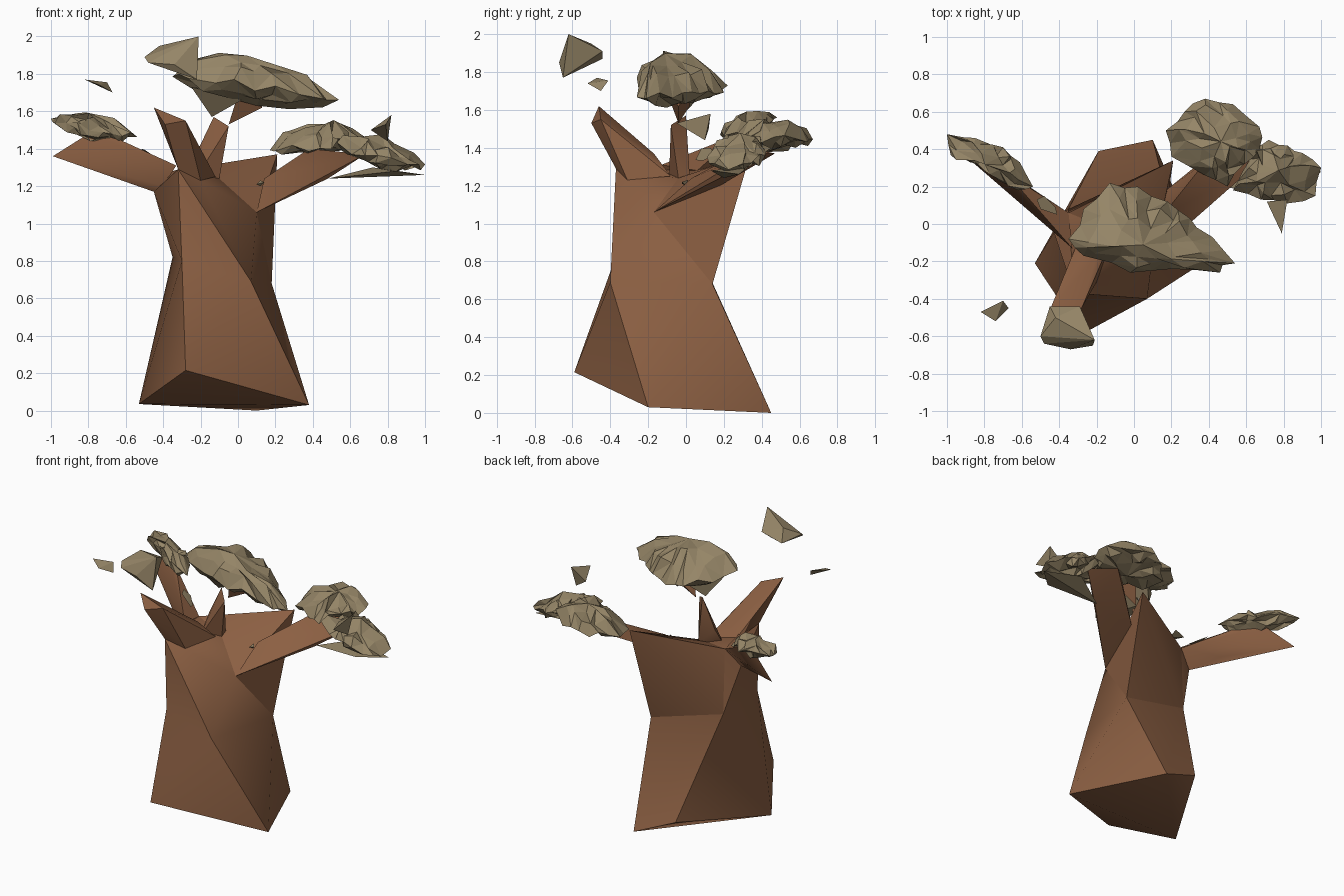
import bpy, bmesh, math, random
from mathutils import Vector

random.seed(7)
cube = bpy.data.objects.get("Cube")
if cube:
    bpy.data.objects.remove(cube)


def material(name, r, g, b):
    m = bpy.data.materials.new(name)
    m.use_nodes = True
    m.diffuse_color = (r, g, b, 1)
    m.node_tree.nodes["Principled BSDF"].inputs["Base Color"].default_value = (r, g, b, 1)
    return m


bark = material("bark brown", .26, .115, .055)
leaf = material("dusty olive", .30, .235, .135)


def finish(name, bm, mat):
    bmesh.ops.recalc_face_normals(bm, faces=bm.faces[:])
    mesh = bpy.data.meshes.new(name)
    bm.to_mesh(mesh)
    bm.free()
    mesh.materials.append(mat)
    obj = bpy.data.objects.new(name, mesh)
    bpy.context.scene.collection.objects.link(obj)
    return obj


def wrap(bm, points):
    """Faceted solid wrapped around a handful of corner points."""
    verts = [bm.verts.new(p) for p in points]
    bmesh.ops.convex_hull(bm, input=verts)
    loose = [v for v in bm.verts if not v.link_faces]
    bmesh.ops.delete(bm, geom=loose, context='VERTS')


def hull(name, points, mat):
    bm = bmesh.new()
    wrap(bm, points)
    return finish(name, bm, mat)


def canopy(name, outline, crown, z, tilt, up, down):
    """Craggy leaf mass: rings shrink from the outline to a crown and a belly."""
    pts = [Vector(p) for p in outline]
    n = len(pts)
    centre = sum(pts, Vector((0, 0))) / n
    rim = []
    for i, p in enumerate(pts):
        rim += [p, (p + pts[(i + 1) % n]) / 2 + (p - centre) * random.uniform(-.08, .07)]
    bm = bmesh.new()

    def ring(source, f, pole, height):
        out = []
        for p in source:
            q = pole + (p - pole) * f
            if f < 1:
                q += Vector((random.uniform(-.025, .025), random.uniform(-.025, .025)))
            d = q - centre
            lift = height * (1 - f) ** .55 + random.uniform(-.025, .025)
            out.append(bm.verts.new((*q, z + tilt[0] * d.x + tilt[1] * d.y + lift)))
        return out

    edge = ring(rim, 1, centre, 0)
    for pole, height in ((Vector(crown), up), (centre, -down)):
        mid = ring(rim, .76, pole, height)
        top = ring(pts, .4, pole, height)
        tip = ring([pole], 0, pole, height)[0]
        for i in range(2 * n):
            a, b, c, d = edge[i], edge[i - 1], mid[i - 1], mid[i]
            if random.random() < .5:
                a, b, c, d = b, c, d, a
            bm.faces.new((a, b, c))
            bm.faces.new((a, c, d))
        for i in range(n):
            j = (i + 1) % n
            left, peak, right = mid[2 * i], mid[2 * i + 1], mid[2 * j]
            bm.faces.new((left, peak, top[i]))
            bm.faces.new((peak, right, top[j]))
            bm.faces.new((peak, top[j], top[i]))
            bm.faces.new((top[i], top[j], tip))
    return finish(name, bm, leaf)


# Key corners of the trunk
base = [(-.28, -.59, .215), (-.53, -.21, .035), (.38, -.2, .03), (.1, .45, 0), (-.19, .39, .12)]
waist_left, waist_back = (.18, .14, .68), (-.35, .08, .82)
waist = [(.07, -.4, .69), waist_left, waist_back, (-.3, -.38, .8)]
crotch = (-.1, -.04, 1.24)
shoulder_front = (-.32, -.37, 1.29)
shoulder_inner = (-.2, -.31, 1.23)
shoulder_right = (-.45, .02, 1.17)
shoulder_left = (.1, -.17, 1.06)
shoulder_back = (-.35, .06, 1.28)
back_peak = (.21, .34, 1.37)

# Trunk: two lofted sections welded at the waist
bm = bmesh.new()
wrap(bm, base + waist)
wrap(bm, waist + [crotch, shoulder_right, shoulder_left, shoulder_back,
                  shoulder_front, shoulder_inner, (.18, .24, 1.1)])
ring_points = [Vector(p) for p in waist]
caps = [f for f in bm.faces
        if all(min((v.co - p).length for p in ring_points) < .001 for v in f.verts)]
bmesh.ops.delete(bm, geom=caps, context='FACES')
bmesh.ops.remove_doubles(bm, verts=bm.verts[:], dist=.001)
wood = [finish("trunk", bm, bark)]
wood.append(hull("trunk_back_ridge", [waist_left, waist_back, shoulder_back, crotch,
                                      shoulder_left, back_peak], bark))

# Branches
wood.append(hull("front_branch", [
    shoulder_front, shoulder_inner, (-.31, -.12, 1.27), (-.2, -.17, 1.37), (-.12, -.08, 1.25),
    (-.45, -.46, 1.62), (-.28, -.45, 1.55), (-.39, -.5, 1.53)], bark))
wood.append(hull("right_branch", [
    shoulder_right, shoulder_back, (-.4, -.06, 1.2), (-.33, -.13, 1.31), (-.6, .17, 1.26),
    (-.99, .44, 1.36), (-.8, .36, 1.48), (-.68, .27, 1.47)], bark))
wood.append(hull("left_branch", [
    shoulder_left, (.14, .03, 1.24), (.17, .18, 1.2), (.48, .18, 1.24),
    (.68, .34, 1.37), (.53, .47, 1.37), (.38, .33, 1.4)], bark))
wood.append(hull("centre_branch", [
    (-.23, 0, 1.36), (-.24, -.09, 1.22), crotch, (-.11, .02, 1.24),
    (-.13, 0, 1.57), (-.05, -.08, 1.52)], bark))
wood.append(hull("crown_branch", [
    (-.05, -.04, 1.53), (0, .02, 1.62), (.13, -.04, 1.62), (.1, .03, 1.7), (0, -.1, 1.69)], bark))

# Large leaf masses
canopy("top_canopy", [(-.13, .22), (-.27, .08), (-.35, -.08), (-.27, -.17), (-.02, -.26),
                      (.2, -.24), (.46, -.26), (.54, -.21), (.42, -.07), (.3, .03),
                      (.18, .12), (.02, .2)], (.05, -.11), 1.72, (-.13, -.06), .19, .09)
hull("top_canopy_tail", [(-.25, -.12, 1.73), (-.14, -.02, 1.57), (.02, -.12, 1.66),
                         (-.03, .1, 1.7)], leaf)
canopy("left_canopy", [(.17, .5), (.27, .6), (.38, .67), (.53, .64), (.67, .52), (.67, .4),
                       (.59, .32), (.5, .2), (.38, .26), (.2, .36)],
       (.48, .44), 1.43, (.1, .08), .125, .05)
canopy("left_canopy_outer", [(.64, .41), (.72, .45), (.82, .42), (.9, .38), (1, .3), (.97, .15),
                             (.82, .11), (.68, .13), (.53, .18), (.58, .28)],
       (.75, .28), 1.36, (-.24, .05), .1, .055)
hull("left_canopy_skirt", [(.48, .2, 1.24), (1, .28, 1.26), (.84, .13, 1.28),
                           (.72, .33, 1.3)], leaf)
canopy("right_canopy", [(-1, .48), (-.85, .46), (-.7, .41), (-.61, .33), (-.54, .2),
                        (-.62, .18), (-.72, .23), (-.86, .34), (-.98, .37)],
       (-.78, .33), 1.51, (-.16, .03), .075, .055)

# Small loose leaf tufts
hull("front_tuft", [(-.5, -.6, 1.89), (-.42, -.5, 1.95), (-.29, -.44, 1.91), (-.21, -.62, 2),
                    (-.22, -.65, 1.77), (-.34, -.67, 1.85), (-.45, -.44, 1.87),
                    (-.48, -.64, 1.86)], leaf)
hull("far_right_tuft", [(-.82, -.47, 1.77), (-.7, -.41, 1.755), (-.67, -.45, 1.7),
                        (-.74, -.52, 1.74)], leaf)
hull("left_tuft", [(.71, .12, 1.5), (.82, .13, 1.58), (.8, .1, 1.44), (.79, -.05, 1.53)], leaf)

# Leaf flakes resting on the branches
hull("right_branch_flake", [(-.52, .13, 1.4), (-.5, .08, 1.395), (-.41, .05, 1.335),
                            (-.42, .09, 1.332), (-.48, .15, 1.362), (-.46, .1, 1.34)], leaf)
hull("left_branch_flake", [(.1, -.02, 1.21), (.14, -.02, 1.22), (.12, 0, 1.2),
                           (.12, .01, 1.23)], leaf)

# Soft shading on the wood only
bpy.ops.object.select_all(action='DESELECT')
for obj in wood:
    obj.select_set(True)
bpy.context.view_layer.objects.active = wood[0]
bpy.ops.object.shade_smooth_by_angle(angle=math.radians(45))
